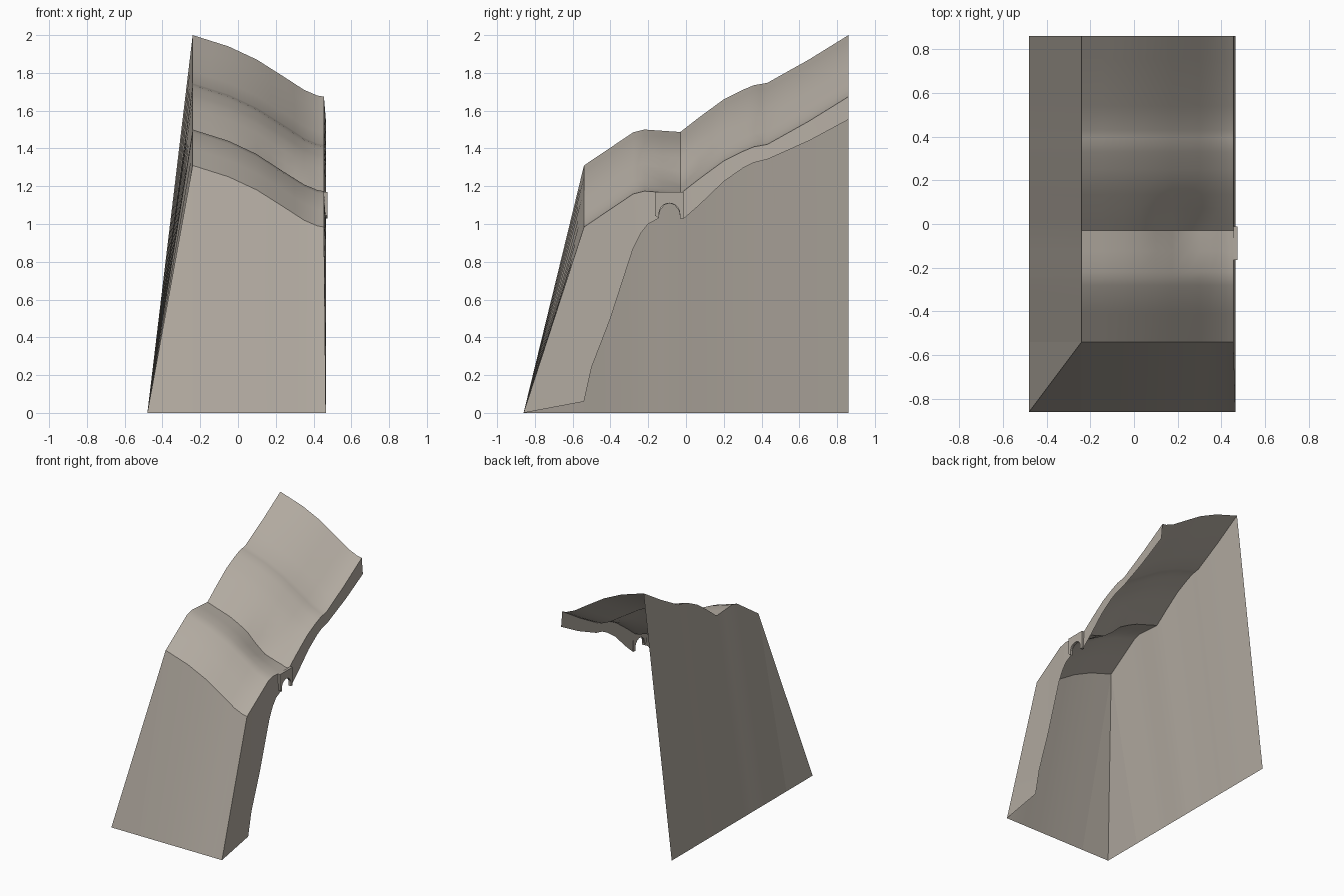
import bpy
import bmesh
import math

cube = bpy.data.objects.get("Cube")
if cube:
    bpy.data.objects.remove(cube)

stone = bpy.data.materials.new("warm_grey_stone")
stone.use_nodes = True
colour = (0.44, 0.40, 0.35, 1)
stone.diffuse_color = colour
stone.node_tree.nodes["Principled BSDF"].inputs["Base Color"].default_value = colour

LEFT, RIGHT, SKIRT = -0.24, 0.455, 0.465
FRONT, BACK, TOE, FOOT = -0.54, 0.86, -0.86, -0.48
CREASE = -0.03

# Hill outline along y, its fall across x, and the lower rim of the right side
ridge = [(FRONT, 1.31), (-0.28, 1.485), (-0.22, 1.5), (CREASE, 1.487), (0.07, 1.565),
         (0.2, 1.66), (0.3, 1.71), (0.36, 1.735), (0.43, 1.747), (0.65, 1.87), (BACK, 2.0)]
fall = [(LEFT, 0), (-0.05, -0.06), (0.1, -0.13), (0.25, -0.225), (0.35, -0.29),
        (0.42, -0.32), (RIGHT, -0.326)]
rim = [(TOE, 0), (FRONT, 0.06), (-0.5, 0.24), (-0.4, 0.5), (-0.28, 0.87), (-0.24, 0.95),
       (-0.2, 1.0), (-0.145, 1.03), (-0.138, 1.07), (-0.115, 1.1), (-0.088, 1.11),
       (-0.06, 1.1), (-0.037, 1.07), (-0.03, 1.03), (-0.01, 1.03), (0.07, 1.1),
       (0.2, 1.225), (0.3, 1.295), (0.36, 1.325), (0.43, 1.342), (0.65, 1.44), (BACK, 1.553)]


def sample(points, t):
    for (a, u), (b, v) in zip(points, points[1:]):
        if t <= b:
            return u + (v - u) * (t - a) / (b - a)
    return points[-1][1]


def ground(x, y):
    # Shallow gully running down towards the bridge
    gully = math.exp(-((x - 0.23) / 0.1) ** 2 - ((y - CREASE) / 0.12) ** 2)
    return sample(ridge, y) + sample(fall, x) - 0.045 * gully


def finish(name, bm):
    bmesh.ops.remove_doubles(bm, verts=bm.verts[:], dist=0.0001)
    mesh = bpy.data.meshes.new(name)
    bm.to_mesh(mesh)
    bm.free()
    mesh.materials.append(stone)
    obj = bpy.data.objects.new(name, mesh)
    bpy.context.collection.objects.link(obj)
    bpy.ops.object.select_all(action="DESELECT")
    obj.select_set(True)
    bpy.context.view_layer.objects.active = obj
    bpy.ops.object.shade_smooth_by_angle(angle=math.radians(30))
    return obj


def loft(name, rows):
    """Skin a sheet through rows holding equal numbers of points."""
    bm = bmesh.new()
    grid = [[bm.verts.new(p) for p in row] for row in rows]
    for r, s in zip(grid, grid[1:]):
        for i in range(len(r) - 1):
            bm.faces.new((r[i], r[i + 1], s[i + 1], s[i]))
    return finish(name, bm)


def spread(points, parts):
    stops = [p[0] for p in points]
    return [a + (b - a) * i / parts for a, b in zip(stops, stops[1:])
            for i in range(parts)] + [stops[-1]]


xs = spread(fall, 2)
ys = spread(ridge, 2)

# Hilltop
loft("hilltop", [[(x, y, ground(x, y)) for x in xs] for y in ys])

# Sloping left side
loft("left_slope", [[(LEFT, y, ground(LEFT, y)) for y in ys],
                    [(FOOT, y, 0) for y in ys]])

# Sloping front
loft("front_slope", [[(x, TOE, 0) for x in xs[:-1]] + [(SKIRT, TOE, 0)],
                     [(x, FRONT, ground(x, FRONT)) for x in xs]])

# Folded corner between left side and front
bm = bmesh.new()
peak, corner, inner, outer = [bm.verts.new(p) for p in (
    (LEFT, FRONT, ground(LEFT, FRONT)), (FOOT, TOE, 0), (LEFT, TOE, 0), (FOOT, FRONT, 0))]
bm.faces.new((peak, corner, inner))
bm.faces.new((peak, outer, corner))
finish("corner_slope", bm)

# Right side band under the hilltop
band_ys = sorted(set([p[0] for p in rim] + ys))
low, high = [], []
for y in band_ys:
    low.append((SKIRT, y, sample(rim, y)))
    if y < FRONT:
        high.append((SKIRT, y, 0))
    else:
        high.append((RIGHT, y, ground(RIGHT, y)))
loft("right_band", [low, high])

# Small arched bridge on the right side
arch = [(-0.088 + 0.055 * math.cos(a), 1.055 + 0.055 * math.sin(a))
        for a in [math.pi * i / 10 for i in range(11)]]
outline = [(-0.165, 1.045), (-0.143, 1.03)] + arch[::-1]
outline += [(-0.033, 1.03), (-0.012, 1.03), (-0.012, 1.17), (-0.165, 1.17)]
bm = bmesh.new()
face = bm.faces.new([bm.verts.new((RIGHT, y, z)) for y, z in outline])
side = bmesh.ops.extrude_face_region(bm, geom=[face])
bmesh.ops.translate(bm, vec=(0.02, 0, 0),
                    verts=[g for g in side["geom"] if isinstance(g, bmesh.types.BMVert)])
bmesh.ops.recalc_face_normals(bm, faces=bm.faces[:])
finish("arched_bridge", bm)
